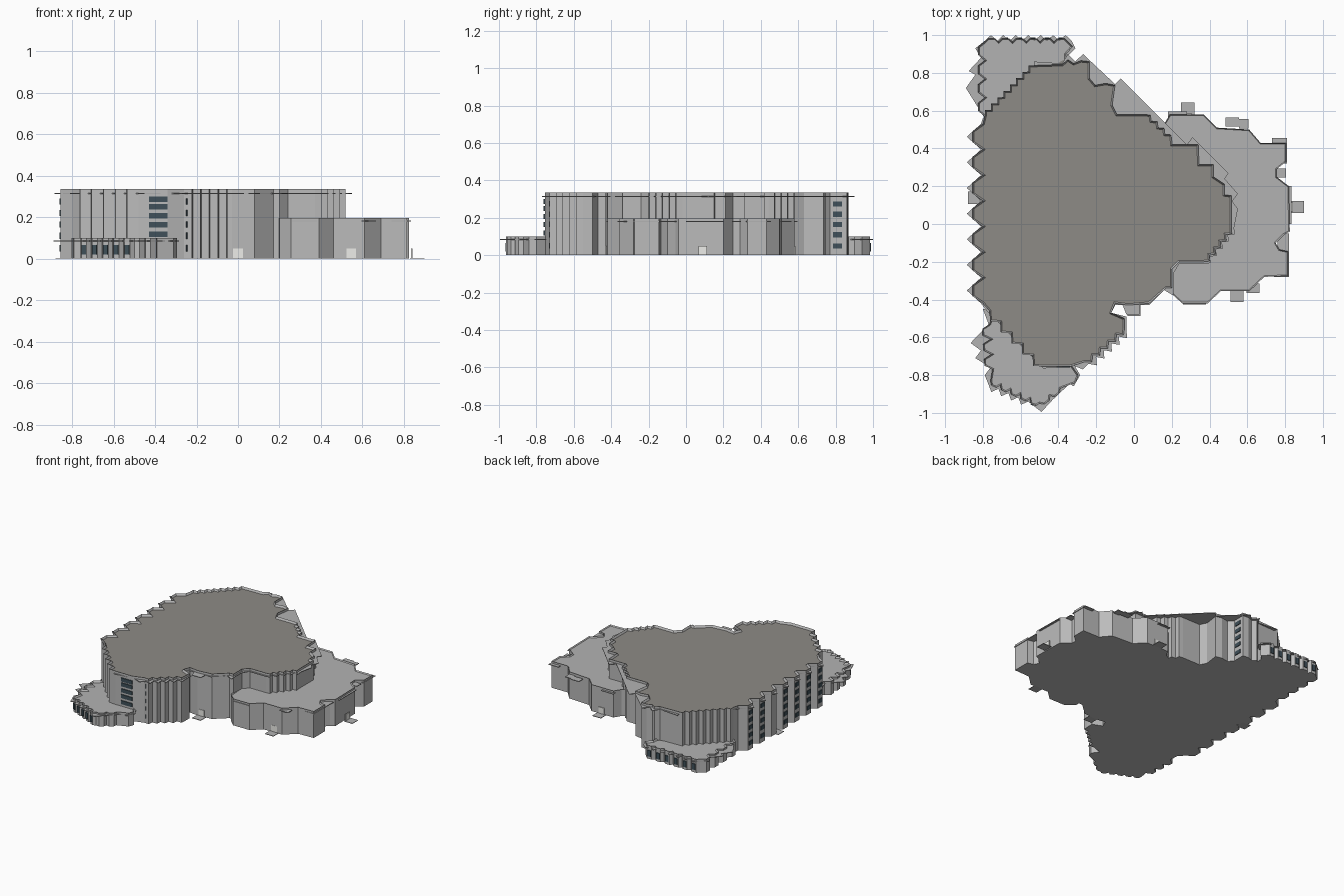
import bpy, bmesh
from mathutils import Vector


def material(name, col):
    m = bpy.data.materials.new(name)
    m.diffuse_color = (*col, 1)
    return m


WALL = material("wall_grey", (0.50, 0.50, 0.50))
ROOF = material("roof_brown_grey", (0.27, 0.26, 0.24))
PALE = material("pale_grey", (0.45, 0.45, 0.45))
GLASS = material("dark_glass", (0.05, 0.08, 0.10))
DOOR = material("door_white", (0.85, 0.85, 0.82))


def outline(spec):
    """Clockwise outline; (x, y, n, d, flat) puts n outward teeth on the edge that follows."""
    pts = []
    for i, s in enumerate(spec):
        a = Vector(s[:2])
        b = Vector(spec[(i + 1) % len(spec)][:2])
        pts.append(a)
        if len(s) > 2:
            n, d = s[2], s[3]
            flat = s[4] if len(s) > 4 else 0
            nrm = Vector((a.y - b.y, b.x - a.x)).normalized() * d
            for k in range(n):
                if k:
                    pts.append(a.lerp(b, k / n))
                for f in ([0.5 - flat, 0.5 + flat] if flat else [0.5]):
                    pts.append(a.lerp(b, (k + f) / n) + nrm)
    return pts


def prism(name, pts, z0, z1, mat, roof=None, rim=0.008, drop=0.015):
    """Extruded outline; with a roof material the top is sunk behind a parapet."""
    bm = bmesh.new()
    f = bm.faces.new([bm.verts.new((p[0], p[1], z0)) for p in reversed(pts)])
    new = bmesh.ops.extrude_face_region(bm, geom=[f], use_keep_orig=True)["geom"]
    bmesh.ops.translate(bm, verts=[v for v in new if isinstance(v, bmesh.types.BMVert)],
                        vec=(0, 0, z1 - z0))
    bmesh.ops.recalc_face_normals(bm, faces=bm.faces)
    if roof:
        top = max(bm.faces, key=lambda q: q.calc_center_median().z)
        bmesh.ops.inset_region(bm, faces=[top], thickness=rim, use_even_offset=True)
        bmesh.ops.translate(bm, verts=top.verts, vec=(0, 0, -drop))
        top.material_index = 1
    me = bpy.data.meshes.new(name)
    bm.to_mesh(me)
    bm.free()
    me.materials.append(mat)
    if roof:
        me.materials.append(roof)
    ob = bpy.data.objects.new(name, me)
    bpy.context.collection.objects.link(ob)
    return ob


def panel(name, a, b, z0, z1, mat, t=0.004):
    """Thin upright panel lying on the wall line a-b."""
    a, b = Vector(a), Vector(b)
    n = Vector((a.y - b.y, b.x - a.x)).normalized() * t
    prism(name, [a + n, b + n, b - n, a - n], z0, z1, mat)


def slab(name, x, y, sx, sy, z0, z1, mat):
    prism(name, [(x - sx, y + sy), (x + sx, y + sy), (x + sx, y - sy), (x - sx, y - sy)], z0, z1, mat)


# Main tall block: stepped corners and scalloped west wall
main = outline([
    (-0.79, 0.57, 8, 0.023), (-0.525, 0.84), (-0.38, 0.845), (-0.35, 0.87), (-0.32, 0.85), (-0.28, 0.865),
    (-0.235, 0.86), (-0.235, 0.77), (-0.205, 0.735), (-0.15, 0.745), (-0.10, 0.735), (-0.115, 0.63),
    (-0.09, 0.58), (0.055, 0.58, 4, 0.02), (0.2, 0.44), (0.2, 0.42), (0.34, 0.42), (0.345, 0.315),
    (0.42, 0.315), (0.42, 0.25), (0.48, 0.21), (0.48, 0.155), (0.515, 0.15), (0.515, -0.02, 5, 0.023),
    (0.37, -0.2), (0.24, -0.2), (0.2, -0.24), (0.2, -0.34), (0.17, -0.34), (0.08, -0.42),
    (-0.03, -0.43), (-0.1, -0.42), (-0.12, -0.47), (-0.05, -0.5), (-0.05, -0.55, 5, 0.025),
    (-0.26, -0.73), (-0.34, -0.755), (-0.48, -0.755, 5, 0.036), (-0.765, -0.46),
    (-0.80, -0.42, 7, 0.055, 0.22), (-0.80, 0.53)])
prism("main_block", main, 0, 0.335, WALL, ROOF)

# Thin eave below the parapet, straight on the north east and toothed elsewhere
eave = outline([
    (-0.80, 0.56), (-0.53, 0.83), (-0.53, 0.86), (-0.38, 0.85), (-0.35, 0.90), (-0.31, 0.86), (-0.27, 0.90),
    (-0.10, 0.74), (-0.07, 0.77), (0.28, 0.42), (0.31, 0.46), (0.50, 0.27), (0.48, 0.24), (0.55, 0.16),
    (0.52, 0.12), (0.55, 0.08), (0.53, -0.02, 5, 0.025), (0.37, -0.21), (0.24, -0.21), (0.21, -0.26),
    (0.21, -0.38), (0.16, -0.35), (0.08, -0.43), (0.03, -0.43), (0.03, -0.48), (-0.04, -0.48),
    (-0.06, -0.43), (-0.1, -0.43), (-0.12, -0.47), (-0.04, -0.49), (-0.04, -0.56, 5, 0.035), (-0.24, -0.74),
    (-0.27, -0.77), (-0.32, -0.75), (-0.48, -0.765), (-0.78, -0.46), (-0.81, -0.42, 7, 0.075), (-0.81, 0.53)])
prism("main_eave", eave, 0.312, 0.317, PALE)

# Low wings on the two west corners
north = [(-0.79, 0.57, 4, 0.035, 0.22), (-0.79, 0.965, 6, 0.018, 0.25), (-0.35, 0.965), (-0.325, 0.94),
         (-0.36, 0.90), (-0.36, 0.84), (-0.53, 0.80), (-0.76, 0.56)]
south = [(-0.74, -0.46), (-0.48, -0.72), (-0.33, -0.75), (-0.295, -0.80), (-0.31, -0.84),
         (-0.39, -0.87, 2, 0.018, 0.25), (-0.50, -0.95, 5, 0.02, 0.25), (-0.76, -0.83),
         (-0.75, -0.77, 3, 0.04, 0.22), (-0.765, -0.53)]
prism("north_wing", outline(north), 0, 0.1, WALL, ROOF)
prism("south_wing", outline(south), 0, 0.1, WALL, ROOF)
north_eave = [(-0.79, 0.56), (-0.89, 0.72), (-0.84, 0.79), (-0.875, 0.81), (-0.81, 0.88), (-0.84, 0.93),
              (-0.79, 0.97, 7, 0.03), (-0.33, 0.97), (-0.31, 0.93), (-0.37, 0.87), (-0.5, 0.8), (-0.75, 0.56)]
south_eave = [(-0.8, -0.45), (-0.76, -0.45), (-0.48, -0.74), (-0.32, -0.74), (-0.285, -0.8), (-0.32, -0.86),
              (-0.34, -0.845), (-0.43, -0.93), (-0.49, -0.995), (-0.56, -0.94, 4, 0.03), (-0.77, -0.85),
              (-0.79, -0.80), (-0.76, -0.76), (-0.84, -0.71), (-0.81, -0.67), (-0.865, -0.63),
              (-0.77, -0.53)]
prism("north_wing_eave", outline(north_eave), 0.082, 0.087, PALE)
prism("south_wing_eave", outline(south_eave), 0.082, 0.087, PALE)

# Mid height east annex
annex = outline([
    (0.16, 0.53), (0.19, 0.58), (0.37, 0.58), (0.44, 0.51), (0.61, 0.50), (0.67, 0.43), (0.805, 0.43),
    (0.805, 0.33), (0.755, 0.29), (0.755, 0.25), (0.82, 0.2), (0.825, -0.04), (0.795, -0.055), (0.75, -0.10),
    (0.77, -0.135), (0.815, -0.145), (0.815, -0.275), (0.69, -0.28), (0.61, -0.355), (0.46, -0.355),
    (0.39, -0.42), (0.255, -0.42), (0.2, -0.37), (0.19, -0.2), (0.4, 0.1), (0.1, 0.5)])
prism("annex", annex, 0, 0.197, WALL, PALE, rim=0.006, drop=0.008)

# Small canopies around the annex
for x, y, sx, sy in [(0.52, 0.54, 0.035, 0.025), (0.58, 0.53, 0.025, 0.025), (0.23, 0.57, 0.05, 0.025),
                     (0.77, 0.435, 0.04, 0.02), (0.775, 0.37, 0.035, 0.05), (0.77, 0.27, 0.035, 0.025),
                     (0.81, 0.10, 0.025, 0.10), (0.79, -0.10, 0.03, 0.05), (0.78, -0.21, 0.04, 0.07),
                     (0.63, -0.34, 0.035, 0.025), (0.32, -0.405, 0.06, 0.02)]:
    slab("annex_canopy", x, y, sx, sy, 0.178, 0.183, PALE)

# Doorsteps and doors
for x, y, dx, dy in [(0, -0.455, 0, -1), (0.545, -0.38, 0, -1), (0.285, 0.61, 0, 1),
                     (0.865, 0.09, 1, 0), (-0.845, 0.14, -1, 0)]:
    slab("doorstep", x, y, 0.035, 0.033, 0, 0.004, PALE)
    off = 0.028
    c = Vector((x - dx * off, y - dy * off))
    s = Vector((dy, -dx)) * 0.023
    panel("door", c - s, c + s, 0.004, 0.05, DOOR)

# Stacked window bands, one per floor
ROWS4 = [0.035, 0.095, 0.15, 0.205, 0.26]
for z in (0.105, 0.15, 0.193, 0.237, 0.273):
    panel("front_window", (-0.34, -0.757), (-0.43, -0.757), z, z + 0.027, GLASS)
for z in ROWS4:
    panel("east_window", (-0.234, 0.835), (-0.234, 0.785), z, z + 0.028, GLASS)
    panel("south_slit", (-0.23, -0.715), (-0.25, -0.73), z, z + 0.03, GLASS)

# Slits on the west teeth and on the low wings
step = 0.95 / 7
for k in range(7):
    y = -0.42 + (k + 0.5) * step
    if k != 4:
        for z in ROWS4:
            panel("west_window", (-0.856, y - 0.02), (-0.856, y + 0.02), z, z + 0.03, GLASS)
for k in range(6):
    x = -0.79 + (k + 0.5) * 0.44 / 6
    panel("north_wing_window", (x - 0.013, 0.984), (x + 0.013, 0.984), 0.02, 0.065, GLASS)
for k in range(5):
    c = Vector((-0.50, -0.95)).lerp(Vector((-0.76, -0.83)), (k + 0.5) / 5)
    d = Vector((-0.26, 0.12)).normalized()
    c += Vector((-d.y, d.x)) * 0.021
    panel("south_wing_window", c - d * 0.012, c + d * 0.012, 0.02, 0.065, GLASS)
